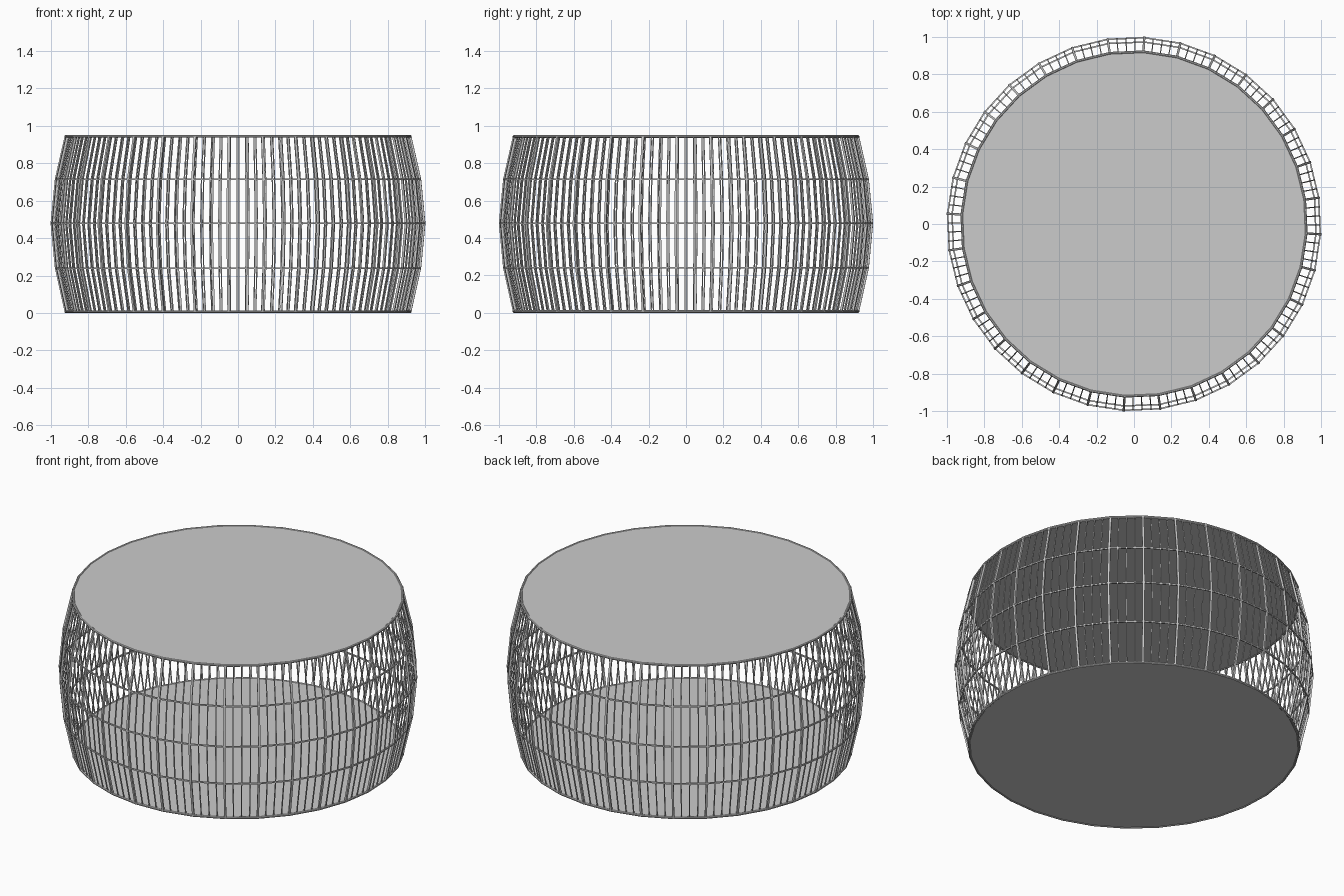
import bpy, bmesh, math

if "Cube" in bpy.data.objects:
    bpy.data.objects.remove(bpy.data.objects["Cube"])

SIDES, STEP, OFFSET = 32, 2 * math.pi / 32, -0.055 - math.pi / 2
# height and outer corner radius of the bulging side
PROFILE = [(0.007, 0.921), (0.24, 0.973), (0.478, 0.996), (0.715, 0.973), (0.943, 0.921)]


def corner(i, r):
    a = OFFSET + i * STEP
    return r * math.cos(a), r * math.sin(a)


def make(name, bm):
    bmesh.ops.recalc_face_normals(bm, faces=bm.faces)
    me = bpy.data.meshes.new(name)
    bm.to_mesh(me)
    bm.free()
    ob = bpy.data.objects.new(name, me)
    bpy.context.collection.objects.link(ob)
    return ob


def hoop(name, r, z, w, sides=4):
    # polygonal ring with a small round or square section
    bm = bmesh.new()
    rows = []
    for i in range(SIDES):
        row = []
        for k in range(sides):
            b = 2 * math.pi * (k + 0.5) / sides
            s = w / 2 / math.cos(math.pi / sides)
            x, y = corner(i, r + s * math.cos(b))
            row.append(bm.verts.new((x, y, z + s * math.sin(b))))
        rows.append(row)
    for i in range(SIDES):
        a, b = rows[i], rows[(i + 1) % SIDES]
        for k in range(sides):
            m = (k + 1) % sides
            bm.faces.new((a[k], b[k], b[m], a[m]))
    return make(name, bm)


def add_bar(bm, i, t, w):
    # upright square bar on side i, at fraction t along that side
    rows = []
    a = OFFSET + (i + t) * STEP
    cx, cy = math.cos(a), math.sin(a)
    for z, r in PROFILE:
        p, q = corner(i, r), corner(i + 1, r)
        x, y = p[0] + (q[0] - p[0]) * t, p[1] + (q[1] - p[1]) * t
        h = w / 2
        rows.append([bm.verts.new((x + u * h * cx - v * h * cy, y + u * h * cy + v * h * cx, z))
                     for u, v in ((-1, -1), (1, -1), (1, 1), (-1, 1))])
    for lo, hi in zip(rows, rows[1:]):
        for k in range(4):
            m = (k + 1) % 4
            bm.faces.new((lo[k], lo[m], hi[m], hi[k]))
    bm.faces.new(rows[0])
    bm.faces.new(rows[-1])


def disc(name, z, h):
    bm = bmesh.new()
    lo = [bm.verts.new((*corner(i, 0.918), z - h / 2)) for i in range(SIDES)]
    hi = [bm.verts.new((*corner(i, 0.918), z + h / 2)) for i in range(SIDES)]
    bm.faces.new(lo)
    bm.faces.new(hi)
    for i in range(SIDES):
        j = (i + 1) % SIDES
        bm.faces.new((lo[i], lo[j], hi[j], hi[i]))
    return make(name, bm)


# top and bottom plates with their rims
disc("top_plate", 0.943, 0.008)
disc("bottom_plate", 0.007, 0.008)
hoop("top_rim", 0.921, 0.943, 0.014, 8)
hoop("bottom_rim", 0.921, 0.007, 0.014, 8)

# horizontal hoops around the cage
for label, (z, r) in zip(("lower", "middle", "upper"), PROFILE[1:4]):
    hoop(label + "_hoop", r, z, 0.008)

# thick ribs at the corners, three thin wires between each pair
ribs, wires = bmesh.new(), bmesh.new()
for i in range(SIDES):
    add_bar(ribs, i, 0, 0.012)
    for t in (0.25, 0.5, 0.75):
        add_bar(wires, i, t, 0.006)
make("thick_ribs", ribs)
make("thin_wires", wires)
